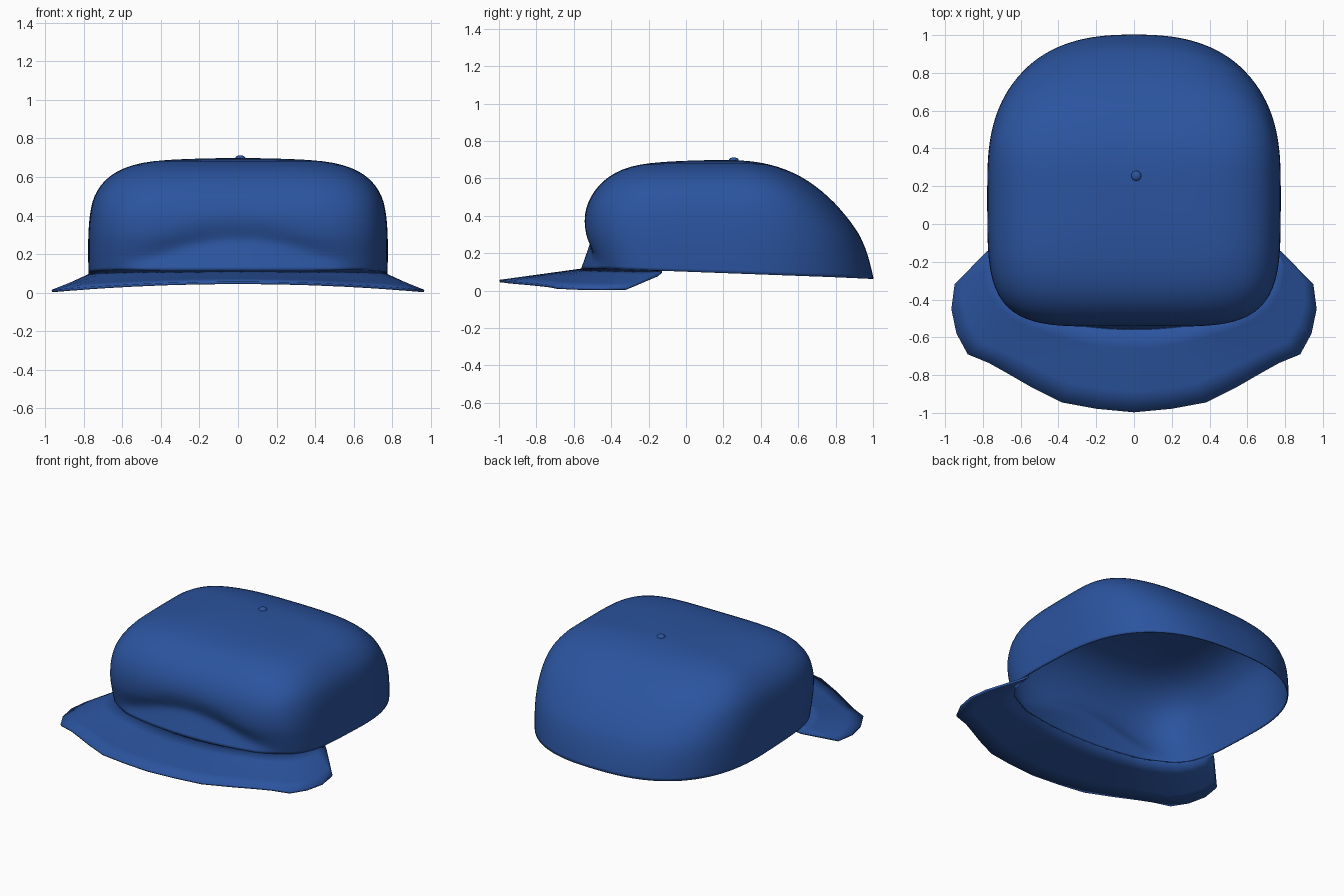
import bpy, math

if "Cube" in bpy.data.objects:
    bpy.data.objects.remove(bpy.data.objects["Cube"], do_unlink=True)

# Single cloth colour
blue = bpy.data.materials.new("blue cloth")
blue.use_nodes = True
blue.diffuse_color = (0.024, 0.088, 0.345, 1)
bsdf = blue.node_tree.nodes["Principled BSDF"]
bsdf.inputs["Base Color"].default_value = blue.diffuse_color
bsdf.inputs["Roughness"].default_value = 0.8

MID_Y = 0.2
# Crown rows: height, half width, front y, back y
ROWS = [(0.10, 0.775, -0.49, 1.003), (0.135, 0.776, -0.50, 0.994),
        (0.17, 0.777, -0.51, 0.984), (0.205, 0.777, -0.52, 0.972),
        (0.24, 0.777, -0.53, 0.958), (0.27, 0.777, -0.537, 0.943),
        (0.30, 0.776, -0.543, 0.927), (0.37, 0.773, -0.548, 0.88),
        (0.44, 0.763, -0.536, 0.822), (0.50, 0.748, -0.512, 0.765),
        (0.56, 0.712, -0.47, 0.692), (0.61, 0.662, -0.415, 0.618),
        (0.65, 0.588, -0.342, 0.53), (0.675, 0.50, -0.255, 0.45),
        (0.69, 0.38, -0.12, 0.37), (0.697, 0.17, 0.06, 0.29)]


def finish(obj):
    obj.data.materials.append(blue)
    bpy.ops.object.select_all(action='DESELECT')
    obj.select_set(True)
    bpy.context.view_layer.objects.active = obj
    bpy.ops.object.shade_smooth_by_angle(angle=math.radians(40))


def add_mesh(name, verts, faces):
    mesh = bpy.data.meshes.new(name)
    mesh.from_pydata(verts, [], faces)
    obj = bpy.data.objects.new(name, mesh)
    bpy.context.collection.objects.link(obj)
    finish(obj)
    return obj


def crown_point(angle, row):
    """Squarish front, rounder back, with an arched dent above the brim."""
    z, w, front, back = row
    u, v = math.cos(angle), math.sin(angle)
    n, depth = (4.8, MID_Y - front) if v < 0 else (2.4 + 1.2 * z, back - MID_Y)
    k = (abs(u) ** n + abs(v) ** n) ** (-1 / n)
    x, y = w * u * k, MID_Y + depth * v * k
    z += (0.02 - 0.037 * (y + 0.5)) * max(0, 1 - (z - 0.10) / 0.2)
    if v < 0 and abs(x) < 0.55 and z < 0.45:
        arch = 1 - (x / 0.55) ** 2
        y += 0.03 * arch * math.exp(-((z - 0.12 - 0.17 * arch) / 0.06) ** 2)
        y = min(y, -0.56 + 0.25 * x * x + 0.35 * (z - 0.12))
    return x, y, z


# Crown: open shell closed by a fan at the top
SEG = 72
verts = [crown_point(math.tau * i / SEG, row) for row in ROWS for i in range(SEG)]
faces = [(j * SEG + i, j * SEG + (i + 1) % SEG,
          (j + 1) * SEG + (i + 1) % SEG, (j + 1) * SEG + i)
         for j in range(len(ROWS) - 1) for i in range(SEG)]
last = (len(ROWS) - 1) * SEG
verts.append((0, MID_Y, 0.699))
faces += [(last + i, last + (i + 1) % SEG, len(verts) - 1) for i in range(SEG)]
crown = add_mesh("crown", verts, faces)
crown.modifiers.new("smooth", 'SUBSURF').levels = 1
crown.modifiers["smooth"].render_levels = 1
shell = crown.modifiers.new("cloth thickness", 'SOLIDIFY')
shell.thickness = 0.008
shell.offset = -1

# Brim: strips from the crown seam out to a drooping edge
EDGE = [(0.785, -0.15), (0.95, -0.32), (0.967, -0.45), (0.94, -0.58),
        (0.88, -0.69), (0.77, -0.735), (0.68, -0.785), (0.55, -0.86),
        (0.38, -0.945), (0.2, -0.978), (0, -0.997)]
half = []
for i, (ox, oy) in enumerate(EDGE):
    ix, iy, iz = crown_point(math.radians(-26 - 6.4 * i), ROWS[0])
    ix, iy = ix * 0.985, MID_Y + (iy - MID_Y) * 0.985
    oz = 0.088 if i == 0 else 0.058 - 0.046 * ox * ox
    half.append(((ix, iy, iz), (ox, oy, oz)))
mirrored = [tuple((-x, y, z) for x, y, z in pair) for pair in reversed(half[:-1])]
pairs = half + mirrored
STEPS = 4
verts = [tuple(a + (b - a) * j / STEPS for a, b in zip(inner, outer))
         for inner, outer in pairs for j in range(STEPS + 1)]
R = STEPS + 1
faces = [(i * R + j, (i + 1) * R + j, (i + 1) * R + j + 1, i * R + j + 1)
         for i in range(len(pairs) - 1) for j in range(STEPS)]
brim = add_mesh("brim", verts, faces)
board = brim.modifiers.new("board thickness", 'SOLIDIFY')
board.thickness = 0.013
board.offset = -1

# Top button
bpy.ops.mesh.primitive_uv_sphere_add(segments=16, ring_count=8, radius=1,
                                     location=(0.012, 0.255, 0.697))
button = bpy.context.object
button.name = "top_button"
button.scale = (0.027, 0.027, 0.016)
finish(button)
